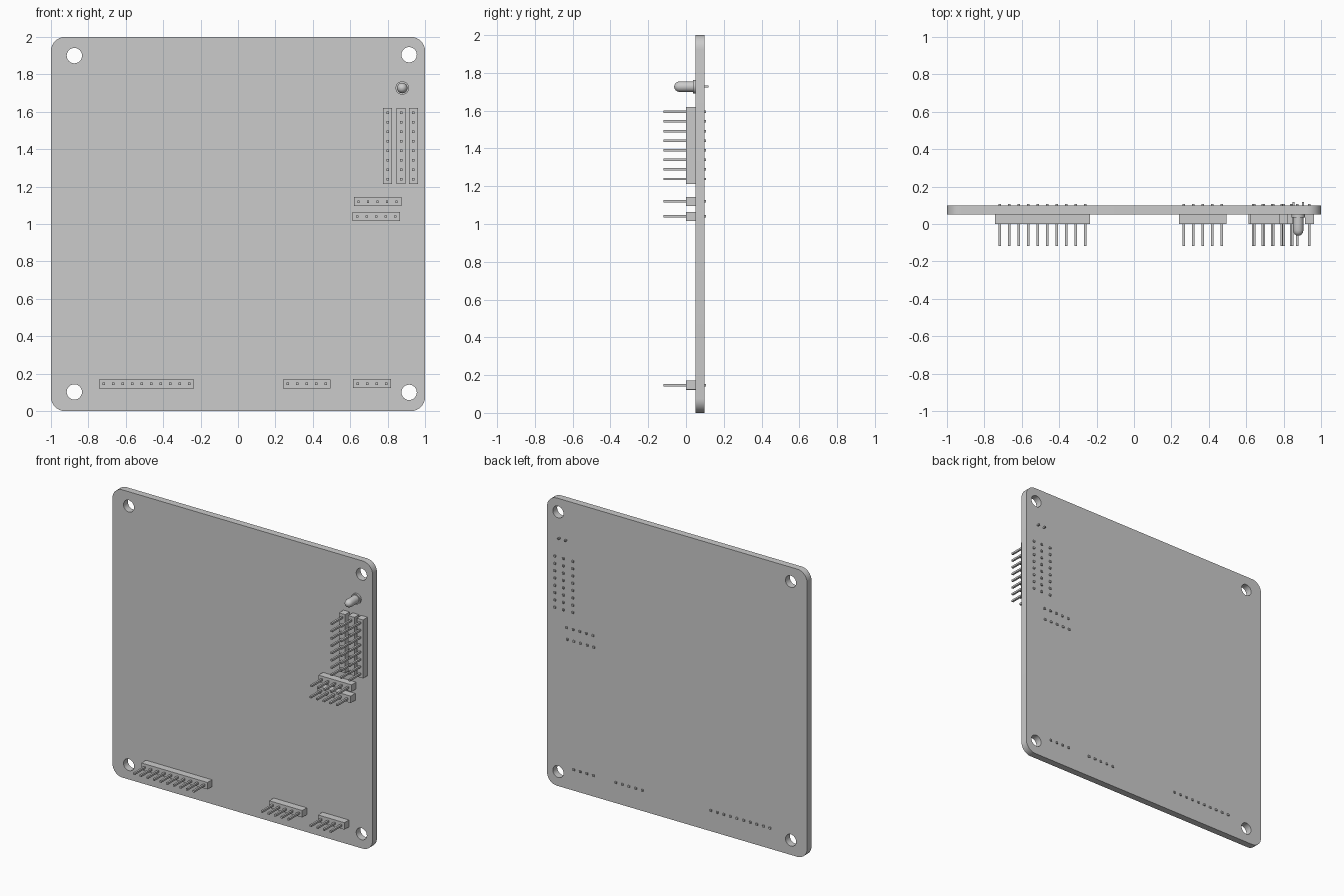
import bpy, bmesh, math
from mathutils import Matrix, Vector

if "Cube" in bpy.data.objects:
    bpy.data.objects.remove(bpy.data.objects["Cube"])

FRONT, BACK = 0.05, 0.098      # board faces along y
PITCH = 0.0508


def add_box(bm, lo, hi):
    lo, hi = Vector(lo), Vector(hi)
    s = hi - lo
    mat = Matrix.Translation((lo + hi) / 2) @ Matrix.Diagonal((s.x, s.y, s.z, 1))
    bmesh.ops.create_cube(bm, size=1, matrix=mat)


def finish(bm, name):
    bmesh.ops.recalc_face_normals(bm, faces=bm.faces)
    me = bpy.data.meshes.new(name)
    bm.to_mesh(me)
    bm.free()
    ob = bpy.data.objects.new(name, me)
    bpy.context.collection.objects.link(ob)
    return ob


def arc(cx, cz, r, a0, a1, n):
    return [(cx + r * math.cos(math.radians(a0 + (a1 - a0) * i / n)),
             cz + r * math.sin(math.radians(a0 + (a1 - a0) * i / n))) for i in range(n + 1)]


# board: rounded square with four mounting holes, filled as a 2D curve
R = 0.075
outline = []
for k, (sx, cz) in enumerate([(1, 2 - R), (-1, 2 - R), (-1, R), (1, R)]):
    outline += arc(sx * (1 - R), cz, R, 90 * k, 90 * k + 90, 8)
loops = [outline]
for x, z in [(-0.875, 1.9), (0.915, 1.905), (-0.875, 0.102), (0.915, 0.1)]:
    loops.append(arc(x, z, 0.041, 0, 360, 24)[:-1])
cu = bpy.data.curves.new("board_outline", 'CURVE')
cu.dimensions = '2D'
cu.fill_mode = 'BOTH'
cu.extrude = (BACK - FRONT) / 2
for pts in loops:
    sp = cu.splines.new('POLY')
    sp.points.add(len(pts) - 1)
    for p, (x, z) in zip(sp.points, pts):
        p.co = (x, z, 0, 1)
    sp.use_cyclic_u = True
tmp = bpy.data.objects.new("board_outline", cu)
bpy.context.collection.objects.link(tmp)
bpy.context.view_layer.update()
mesh = bpy.data.meshes.new_from_object(tmp.evaluated_get(bpy.context.evaluated_depsgraph_get()))
bpy.data.objects.remove(tmp)
mesh.transform(Matrix.Translation((0, (FRONT + BACK) / 2, 0)) @ Matrix.Rotation(math.pi / 2, 4, 'X'))
bm = bmesh.new()
bm.from_mesh(mesh)
bmesh.ops.remove_doubles(bm, verts=bm.verts, dist=1e-5)
bpy.data.meshes.remove(mesh)
finish(bm, "board")


# pin headers: a plastic strip and a row of square pins through the board
def header(name, x, z, n, vertical=False):
    half, w, p = n * PITCH / 2, 0.024, 0.0065
    hx, hz = (w, half) if vertical else (half, w)
    bm = bmesh.new()
    add_box(bm, (x - hx, 0, z - hz), (x + hx, FRONT, z + hz))
    finish(bm, name + "_strip")
    bm = bmesh.new()
    for i in range(n):
        d = (i - (n - 1) / 2) * PITCH
        px, pz = (x, z + d) if vertical else (x + d, z)
        add_box(bm, (px - p, -0.118, pz - p), (px + p, 0.107, pz + p))
    finish(bm, name + "_pins")


header("bottom_left_header", -0.489, 0.145, 10)
header("bottom_middle_header", 0.367, 0.145, 5)
header("bottom_right_header", 0.717, 0.147, 4)
header("side_upper_header", 0.746, 1.12, 5)
header("side_lower_header", 0.740, 1.04, 5)
for i, x in enumerate((0.80, 0.872, 0.938)):
    header(f"servo_header_{i + 1}", x, 1.416, 8, True)

# indicator lamp: turned dome with a flange
LX, LZ = 0.878, 1.727
profile = [(0, -0.063), (0.010, -0.061), (0.019, -0.055), (0.025, -0.046), (0.028, -0.034),
           (0.028, 0.0), (0.028, 0.036), (0.036, 0.036), (0.036, FRONT), (0, FRONT)]
bm = bmesh.new()
vs = [bm.verts.new((LX + r, y, LZ)) for r, y in profile]
es = [bm.edges.new(e) for e in zip(vs, vs[1:])]
bmesh.ops.spin(bm, geom=vs + es, cent=(LX, 0, LZ), axis=(0, 1, 0), angle=math.tau, steps=20)
bmesh.ops.remove_doubles(bm, verts=bm.verts, dist=1e-5)
lamp = finish(bm, "indicator_lamp")
bpy.context.view_layer.objects.active = lamp
lamp.select_set(True)
bpy.ops.object.shade_smooth_by_angle(angle=math.radians(35))

# lamp leads
bm = bmesh.new()
for s in (-1, 1):
    cx = LX + s * PITCH / 2
    add_box(bm, (cx - 0.005, 0.04, LZ - 0.005), (cx + 0.005, 0.118, LZ + 0.005))
finish(bm, "lamp_leads")
